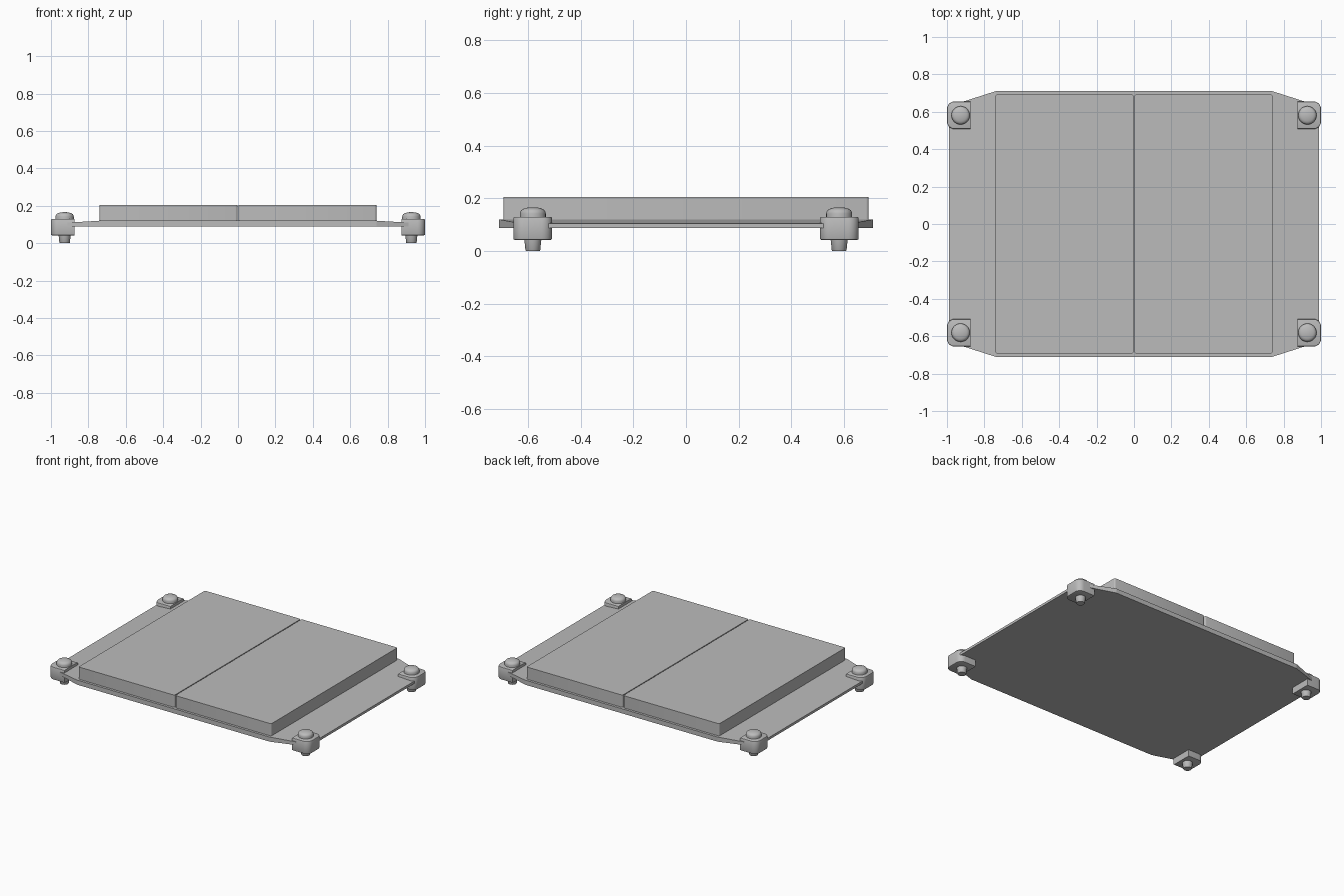
import bpy, bmesh, math

cube = bpy.data.objects.get("Cube")
if cube:
    bpy.data.objects.remove(cube)

grey = bpy.data.materials.new("mid_grey")
grey.use_nodes = True
COLOUR = (0.5, 0.5, 0.5, 1)
grey.diffuse_color = COLOUR
grey.node_tree.nodes["Principled BSDF"].inputs["Base Color"].default_value = COLOUR


def finish(bm, name, smooth=True):
    bmesh.ops.recalc_face_normals(bm, faces=bm.faces)
    mesh = bpy.data.meshes.new(name)
    bm.to_mesh(mesh)
    bm.free()
    mesh.materials.append(grey)
    obj = bpy.data.objects.new(name, mesh)
    bpy.context.collection.objects.link(obj)
    if smooth:
        bpy.ops.object.select_all(action="DESELECT")
        obj.select_set(True)
        bpy.context.view_layer.objects.active = obj
        bpy.ops.object.shade_smooth_by_angle(angle=math.radians(35))
    return obj


def box(x0, x1, y0, y1, z0, z1):
    bm = bmesh.new()
    bmesh.ops.create_cube(bm, size=1)
    for v in bm.verts:
        v.co = (x1 if v.co.x > 0 else x0, y1 if v.co.y > 0 else y0, z1 if v.co.z > 0 else z0)
    return bm


def bevel(bm, edges, width, segments):
    bmesh.ops.bevel(bm, geom=edges, offset=width, segments=segments,
                    profile=0.5, affect="EDGES")


def upright(e):
    a, b = e.verts
    return abs(a.co.z - b.co.z) > 0.01


def lathe(name, profile, x, y, steps=32):
    bm = bmesh.new()
    verts = [bm.verts.new((x + r, y, z)) for r, z in profile]
    edges = [bm.edges.new(pair) for pair in zip(verts, verts[1:])]
    bmesh.ops.spin(bm, geom=verts + edges, cent=(x, y, 0), axis=(0, 0, 1),
                   angle=math.tau, steps=steps, use_duplicate=False)
    bmesh.ops.remove_doubles(bm, verts=bm.verts, dist=0.0001)
    finish(bm, name)


# Base plate: flat underside, wings thinning towards both ends
bm = bmesh.new()
sections = [(-0.99, 0.63, 0.105), (-0.74, 0.71, 0.12), (0.74, 0.71, 0.12), (0.99, 0.63, 0.105)]
rings = [[bm.verts.new(p) for p in ((x, -w, 0.088), (x, w, 0.088), (x, w, top), (x, -w, top))]
         for x, w, top in sections]
for a, b in zip(rings, rings[1:]):
    for i in range(4):
        j = (i + 1) % 4
        bm.faces.new((a[i], a[j], b[j], b[i]))
bm.faces.new(rings[0])
bm.faces.new(rings[-1])
finish(bm, "base_plate", smooth=False)

# Two raised slabs with softly rounded uprights
for side, x0, x1 in (("right", -0.74, -0.003), ("left", 0.003, 0.74)):
    bm = box(x0, x1, -0.693, 0.693, 0.115, 0.205)
    bevel(bm, [e for e in bm.edges if upright(e)], 0.01, 3)
    finish(bm, side + "_slab")

# Corner mounts: bracket, domed bolt head and tapered foot
dome = [(0.049, 0.12), (0.049, 0.142)]
dome += [(0.027 + 0.022 * math.cos(a), 0.142 + 0.02 * math.sin(a))
         for a in (math.radians(d) for d in (20, 40, 60, 80))]
dome += [(0.018, 0.165), (0, 0.166)]
foot = [(0, 0), (0.026, 0), (0.028, 0.003), (0.033, 0.05), (0, 0.05)]

for sx, side in ((-1, "right"), (1, "left")):
    for sy, end in ((-1, "front"), (1, "back")):
        name = end + "_" + side
        xs = sorted((sx * 0.875, sx))
        ys = sorted((sy * 0.508, sy * 0.655))
        bm = box(*xs, *ys, 0.042, 0.13)
        bevel(bm, [e for e in bm.edges if upright(e) and e.verts[0].co.x * sx > 0.95], 0.04, 6)
        rim = [e for e in bm.edges if not upright(e)
               and not all(abs(v.co.x) < 0.9 for v in e.verts)]
        bevel(bm, rim, 0.006, 2)
        finish(bm, name + "_bracket")
        lathe(name + "_bolt_head", dome, sx * 0.927, sy * 0.581)
        lathe(name + "_foot", foot, sx * 0.927, sy * 0.581)
